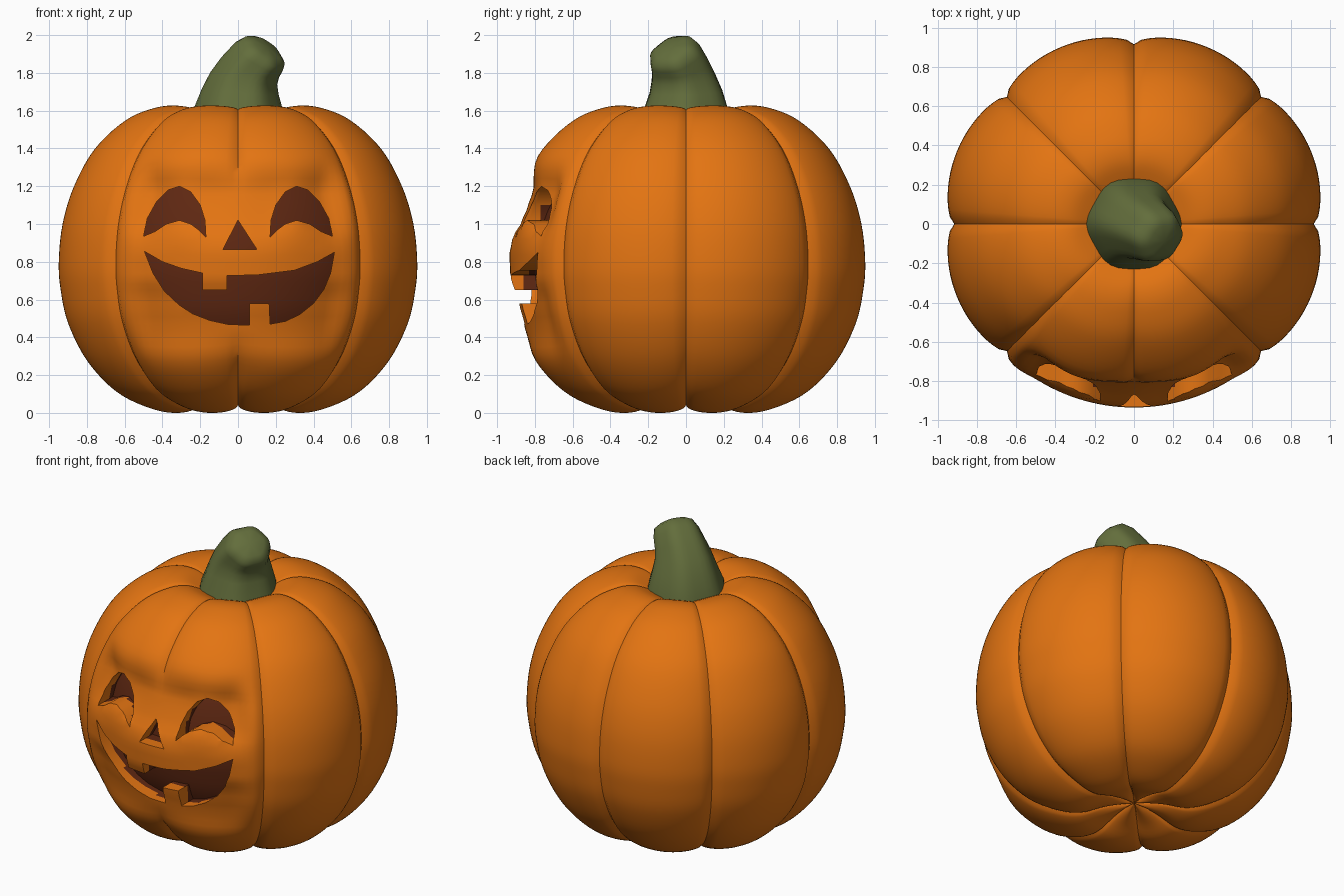
import bpy, bmesh, math
from mathutils import Vector

if "Cube" in bpy.data.objects:
    bpy.data.objects.remove(bpy.data.objects["Cube"])


def material(name, rgb):
    m = bpy.data.materials.new(name)
    m.diffuse_color = (*rgb, 1)
    m.use_nodes = True
    m.node_tree.nodes["Principled BSDF"].inputs["Base Color"].default_value = m.diffuse_color
    return m


ORANGE = material("pumpkin_orange", (0.77, 0.175, 0.006))
BROWN = material("inside_brown", (0.115, 0.021, 0.006))
GREEN = material("stem_green", (0.125, 0.155, 0.045))


def finish(name, bm, mats):
    bmesh.ops.recalc_face_normals(bm, faces=bm.faces)
    me = bpy.data.meshes.new(name)
    bm.to_mesh(me)
    bm.free()
    ob = bpy.data.objects.new(name, me)
    bpy.context.collection.objects.link(ob)
    for m in mats:
        me.materials.append(m)
    return ob


def smooth(ob, deg):
    bpy.ops.object.select_all(action='DESELECT')
    ob.select_set(True)
    bpy.context.view_layer.objects.active = ob
    bpy.ops.object.shade_smooth_by_angle(angle=math.radians(deg))


def loft(rings, bottom, top):
    """Join closed rings of points, closing both ends with a centre point."""
    bm = bmesh.new()
    vs = [[bm.verts.new(p) for p in r] for r in rings]
    n = len(vs[0])
    a, b = bm.verts.new(bottom), bm.verts.new(top)
    for i in range(n):
        j = (i + 1) % n
        for lo, hi in zip(vs, vs[1:]):
            bm.faces.new((lo[i], lo[j], hi[j], hi[i]))
        bm.faces.new((a, vs[0][j], vs[0][i]))
        bm.faces.new((b, vs[-1][i], vs[-1][j]))
    return bm


def ramp(x, a, b):
    t = min(1, max(0, (x - a) / (b - a)))
    return t * t * (3 - 2 * t)


# Pumpkin outline (radius, height), smoothed with a spline
OUTLINE = [(0, .08), (.18, .04), (.33, 0), (.48, .025), (.65, .11), (.8, .27),
           (.9, .47), (.94, .65), (.95, .8), (.93, 1), (.87, 1.2), (.76, 1.4),
           (.6, 1.55), (.45, 1.615), (.33, 1.625), (.22, 1.585), (.1, 1.52), (0, 1.5)]


def spline(pts, steps):
    out = []
    p = [Vector(q) for q in pts]
    p = [2 * p[0] - p[1]] + p + [2 * p[-1] - p[-2]]
    for i in range(1, len(p) - 2):
        a, b, c, d = p[i - 1:i + 3]
        for k in range(steps):
            t = k / steps
            out.append(.5 * (2 * b + (c - a) * t + (2 * a - 5 * b + 4 * c - d) * t * t
                             + (3 * b - a - 3 * c + d) * t ** 3))
    return out[1:]


PROFILE = spline(OUTLINE, 5)

# Radius of the smoothed face area by height
FACE = [(.2, .76), (.34, .82), (.46, .855), (.58, .885), (.72, .93), (.85, .935),
        (.93, .92), (1.0, .875), (1.1, .835), (1.2, .8), (1.35, .75)]


def face_radius(z):
    z = min(1.349, max(.2, z))
    for (z0, r0), (z1, r1) in zip(FACE, FACE[1:]):
        if z <= z1:
            return r0 + (r1 - r0) * ramp(z, z0, z1) * .5 + (r1 - r0) * (z - z0) / (z1 - z0) * .5
    return FACE[-1][1]


def body_point(r, z, a):
    s = abs(math.sin(4 * a)) ** .5          # eight lobes
    rr = r * (.963 + .063 * s)
    zz = .8 + (z - .8) * (1 - (.05 if z < .8 else .025) * (1 - s))
    phi = abs(math.atan2(math.cos(a), -math.sin(a)))   # angle away from the front
    m = (1 - ramp(phi, .56, .76)) * ramp(zz, .2, .45) * (1 - ramp(zz, 1.15, 1.38))
    x = rr * math.cos(a)
    cheek = math.exp(-((abs(x) - .32) / .11) ** 2)
    f = face_radius(zz - .05 * cheek * ramp(zz, .8, .95))
    rr += (f - rr) * m
    return (rr * math.cos(a), rr * math.sin(a), zz)


SEG = 160
angles = [2 * math.pi * i / SEG for i in range(SEG)]
rings = [[body_point(r, z, a) for a in angles] for r, z in PROFILE]
pumpkin = finish("pumpkin_body", loft(rings, (0, 0, .08), (0, 0, 1.5)), [ORANGE, BROWN])

# Carved openings: eyes, nose and mouth as sliced prisms
EYE = [(.5, .935), (.48, 1.03), (.43, 1.12), (.37, 1.18), (.31, 1.2), (.25, 1.17),
       (.2, 1.1), (.175, 1.02), (.17, .93), (.21, .97), (.25, 1.0), (.31, 1.02),
       (.38, 1.0), (.44, .96)]
NOSE = [(0, 1.02), (-.08, .865), (.1, .865)]
MOUTH = [(-.495, .855), (-.4, .8), (-.3, .765), (-.188, .74), (-.188, .65), (-.057, .65),
         (-.057, .727), (.1, .73), (.3, .755), (.42, .8), (.51, .85), (.49, .74),
         (.455, .655), (.4, .58), (.325, .52), (.25, .485), (.17, .47), (.165, .58),
         (.06, .58), (.06, .465), (-.05, .468), (-.15, .49), (-.24, .525), (-.31, .57),
         (-.39, .645), (-.45, .74)]
bm = bmesh.new()
for shape in (EYE, [(-x, z) for x, z in EYE], NOSE, MOUTH):
    slices = [[bm.verts.new((x, -1.1 + .03 * k, z)) for x, z in shape] for k in range(23)]
    n = len(shape)
    for lo, hi in zip(slices, slices[1:]):
        for i in range(n):
            bm.faces.new((lo[i], lo[(i + 1) % n], hi[(i + 1) % n], hi[i]))
    bm.faces.new(slices[0])
    bm.faces.new(slices[-1])
cutter = finish("face_cutter", bm, [ORANGE])
cutter.hide_render = True

mod = pumpkin.modifiers.new("carve", 'BOOLEAN')
mod.operation = 'DIFFERENCE'
mod.solver = 'EXACT'
mod.object = cutter
bpy.context.view_layer.objects.active = pumpkin
bpy.ops.object.modifier_apply(modifier=mod.name)
bpy.data.objects.remove(cutter)

# Deeper part of the cut walls is brown
for p in pumpkin.data.polygons:
    x, y, z = p.center
    deep = math.hypot(x, y) < face_radius(z) - .07
    p.material_index = int(deep and y < -.3 and abs(x) < .54 and .44 < z < 1.22)
smooth(pumpkin, 40)

# Brown inner core seen through the openings
core_rings = [[((r - .15) * math.cos(a), (r - .15) * math.sin(a), .8 + (z - .8) * .9)
               for a in angles[::2]] for r, z in PROFILE if r > .3]
core = finish("inner_core", loft(core_rings, (0, 0, .12), (0, 0, 1.5)), [BROWN])
smooth(core, 40)

# Leaning, lightly ribbed stem: centre, direction, radius
STEM = [((0, 0, 1.5), (0, 0, 1), .25), ((0, 0, 1.6), (0, 0, 1), .232),
        ((.012, 0, 1.7), (.08, -.03, 1), .198), ((.03, -.012, 1.77), (.18, -.08, 1), .175),
        ((.065, -.03, 1.83), (.33, -.17, .93), .157), ((.11, -.055, 1.885), (.5, -.3, .8), .143),
        ((.14, -.075, 1.915), (.55, -.38, .75), .125), ((.153, -.085, 1.932), (.55, -.38, .75), .085)]
rings = []
for c, d, r in STEM:
    q = Vector((0, 0, 1)).rotation_difference(Vector(d).normalized())
    ring = []
    for i in range(36):
        a = 2 * math.pi * i / 36
        k = r * (1 + .03 * math.cos(6 * a))
        ring.append(Vector(c) + q @ Vector((k * math.cos(a), k * math.sin(a), 0)))
    rings.append(ring)
stem = finish("stem", loft(rings, (0, 0, 1.5), (.157, -.088, 1.938)), [GREEN])
smooth(stem, 50)
